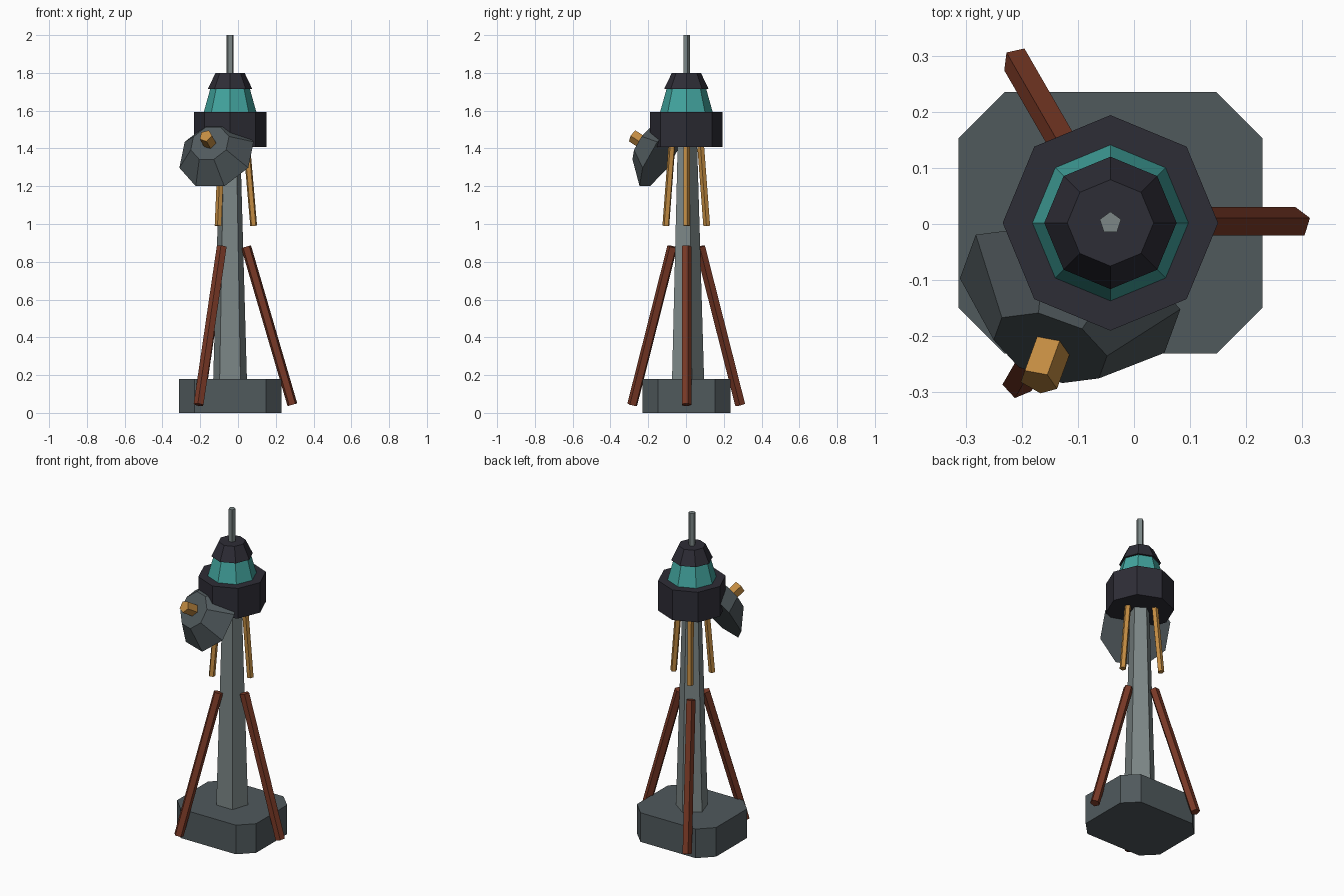
import bpy
import bmesh
from math import cos, sin, pi, radians
from mathutils import Vector

cube = bpy.data.objects.get("Cube")
if cube:
    bpy.data.objects.remove(cube, do_unlink=True)


def material(name, rgb):
    m = bpy.data.materials.new(name)
    m.use_nodes = True
    colour = (*rgb, 1.0)
    m.diffuse_color = colour
    m.node_tree.nodes["Principled BSDF"].inputs["Base Color"].default_value = colour
    return m


slate = material("slate grey", (0.08, 0.10, 0.108))
steel = material("light steel", (0.20, 0.24, 0.24))
dark = material("dark metal", (0.027, 0.026, 0.037))
teal = material("teal glass", (0.054, 0.37, 0.34))
rust = material("rust brown", (0.19, 0.04, 0.019))
amber = material("amber", (0.54, 0.26, 0.054))

AXIS = Vector((-0.042, 0.002, 0))


def loft(name, rings, mat):
    """Closed solid through rings of equal point count, lowest ring first."""
    bm = bmesh.new()
    loops = [[bm.verts.new(p) for p in ring] for ring in rings]
    n = len(loops[0])
    for a, b in zip(loops, loops[1:]):
        for i in range(n):
            j = (i + 1) % n
            bm.faces.new((a[i], a[j], b[j], b[i]))
    bm.faces.new(loops[0][::-1])
    bm.faces.new(loops[-1])
    bmesh.ops.recalc_face_normals(bm, faces=bm.faces)
    mesh = bpy.data.meshes.new(name)
    bm.to_mesh(mesh)
    bm.free()
    mesh.materials.append(mat)
    obj = bpy.data.objects.new(name, mesh)
    bpy.context.collection.objects.link(obj)
    return obj


def frustum(name, start, end, r0, r1, sides, mat, heading=0.0, phase=0.0):
    """Tapered prism between two points; corners count from the sideways axis."""
    start, end = Vector(start), Vector(end)
    u = Vector((-sin(heading), cos(heading), 0))
    w = u.cross((end - start).normalized())
    turns = [2 * pi * k / sides + phase for k in range(sides)]
    rings = [[c + r * (cos(t) * u + sin(t) * w) for t in turns]
             for c, r in ((start, r0), (end, r1))]
    return loft(name, rings, mat)


def upright(name, z0, z1, r0, r1, sides, mat):
    return frustum(name, AXIS + Vector((0, 0, z0)), AXIS + Vector((0, 0, z1)),
                   r0, r1, sides, mat)


def polar(angle, radius, z):
    return AXIS + Vector((radius * cos(angle), radius * sin(angle), z))


# Base slab with cut corners
hx, hy, cut = 0.271, 0.233, 0.082
corners = [(hx, hy - cut), (hx - cut, hy), (cut - hx, hy), (-hx, hy - cut),
           (-hx, cut - hy), (cut - hx, -hy), (hx - cut, -hy), (hx, cut - hy)]
loft("base", [[AXIS + Vector((x, y, z)) for x, y in corners] for z in (0, 0.18)], slate)

# Mast, head and antenna
upright("mast", 0.17, 1.45, 0.094, 0.056, 5, steel)
upright("head_drum", 1.407, 1.593, 0.192, 0.192, 8, dark)
upright("head_window", 1.593, 1.715, 0.139, 0.105, 8, teal)
upright("head_cap", 1.714, 1.80, 0.118, 0.077, 8, dark)
upright("antenna", 1.79, 2.0, 0.02, 0.02, 5, steel)

# Three splayed legs and three upper struts
for i in range(3):
    a = i * 2 * pi / 3
    frustum(f"leg_{i + 1}", polar(a, 0.33, 0.043), polar(a, 0.085, 0.88),
            0.028, 0.028, 5, rust, a)
    frustum(f"strut_{i + 1}", polar(a, 0.125, 0.99), polar(a, 0.086, 1.44),
            0.019, 0.019, 5, amber, a)

# Dish housing tilted upward, with its feed
heading, lift = radians(250), radians(31)
aim = Vector((cos(heading) * cos(lift), sin(heading) * cos(lift), sin(lift)))
front = Vector((-0.149, -0.221, 1.428))
frustum("dish", front - 0.12 * aim, front, 0.21, 0.108, 8, slate, heading, pi / 8)
frustum("dish_feed", front - 0.02 * aim, front + 0.075 * aim, 0.036, 0.036, 5,
        amber, heading)
